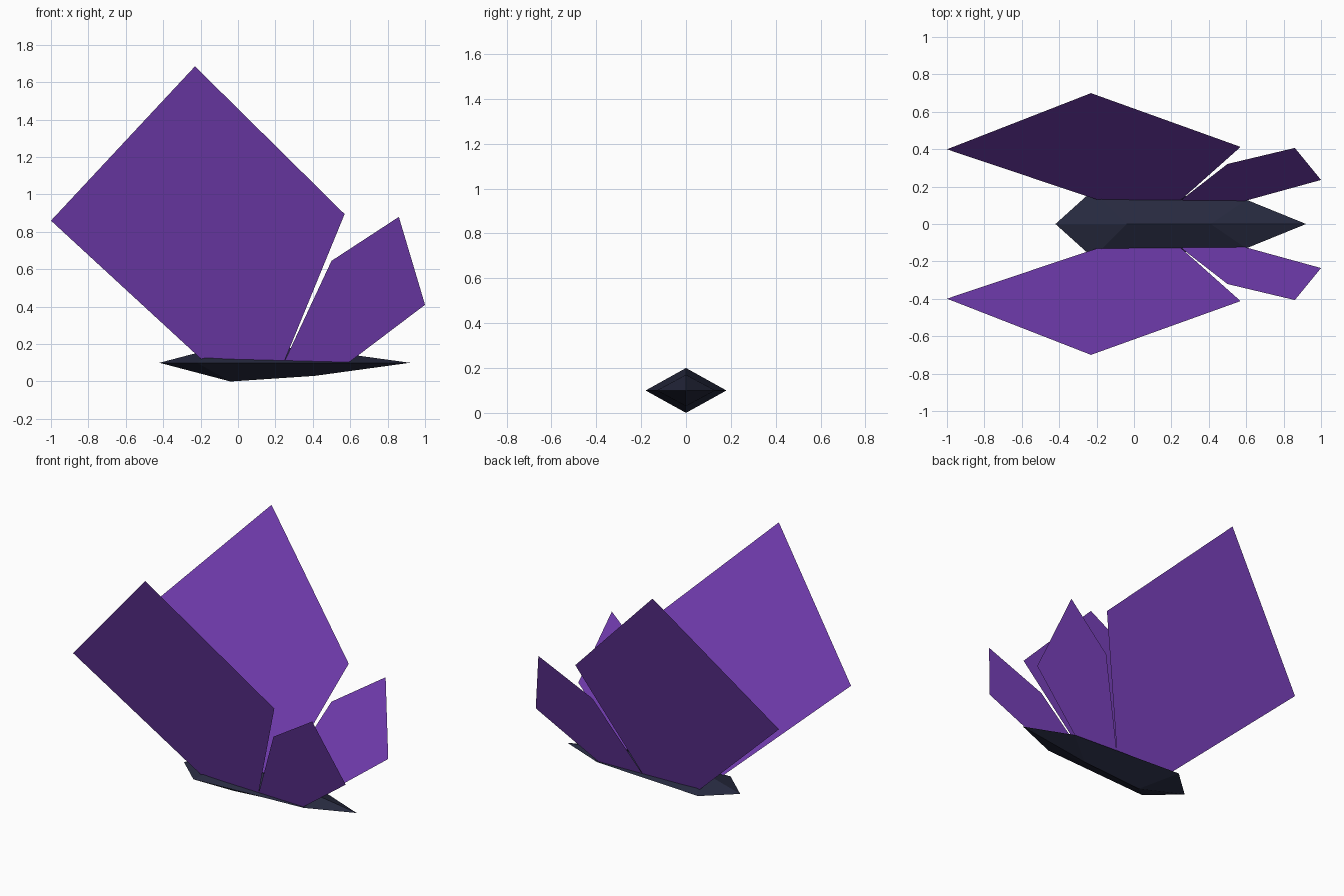
import bpy
import math

if "Cube" in bpy.data.objects:
    bpy.data.objects.remove(bpy.data.objects["Cube"])

SLOPE = math.tan(math.radians(20))   # outward lean of the wings
MID_Z = 0.1                          # height of the body's widest line


def material(name, colour):
    mat = bpy.data.materials.new(name)
    mat.diffuse_color = (*colour, 1)
    mat.use_nodes = True
    mat.node_tree.nodes["Principled BSDF"].inputs["Base Color"].default_value = mat.diffuse_color
    return mat


def part(name, verts, faces, mat, location=(0, 0, 0), mirror_z=False):
    """Flat-shaded mesh for the -y side, mirrored to the other side."""
    mesh = bpy.data.meshes.new(name)
    mesh.from_pydata(verts, [], faces)
    mesh.materials.append(mat)
    obj = bpy.data.objects.new(name, mesh)
    obj.location = location
    bpy.context.collection.objects.link(obj)
    mod = obj.modifiers.new("mirror", 'MIRROR')
    mod.use_axis = (False, True, mirror_z)
    mod.merge_threshold = 0.0005
    return obj


def wing_pair(name, outline, mat):
    """Thin leaning wings from an x-z outline."""
    verts = [(x, -(0.13 + SLOPE * (z - 0.12)), z) for x, z in outline]
    return part(name, verts, [tuple(range(len(verts)))], mat)


purple = material("wing_purple", (0.2, 0.055, 0.52))
dark = material("body_dark", (0.02, 0.023, 0.05))

# Body: one faceted quarter, mirrored sideways and vertically
quarter = [(-0.42, 0, 0), (-0.22, -0.18, 0), (0.6, -0.13, 0), (0.92, 0, 0),
           (-0.04, 0, 0.1), (0.41, 0, 0.07)]
part("body", quarter, [(0, 1, 4), (1, 2, 5, 4), (2, 3, 5)], dark,
     location=(0, 0, MID_Z), mirror_z=True)

# Large wings
wing_pair("large_wings",
          [(-0.17, 0.095), (0.242, 0.095), (0.57, 0.895), (-0.23, 1.685), (-1.0, 0.86)],
          purple)

# Small wings
wing_pair("small_wings",
          [(0.245, 0.1), (0.59, 0.1), (1.0, 0.41), (0.86, 0.88), (0.5, 0.645)],
          purple)
